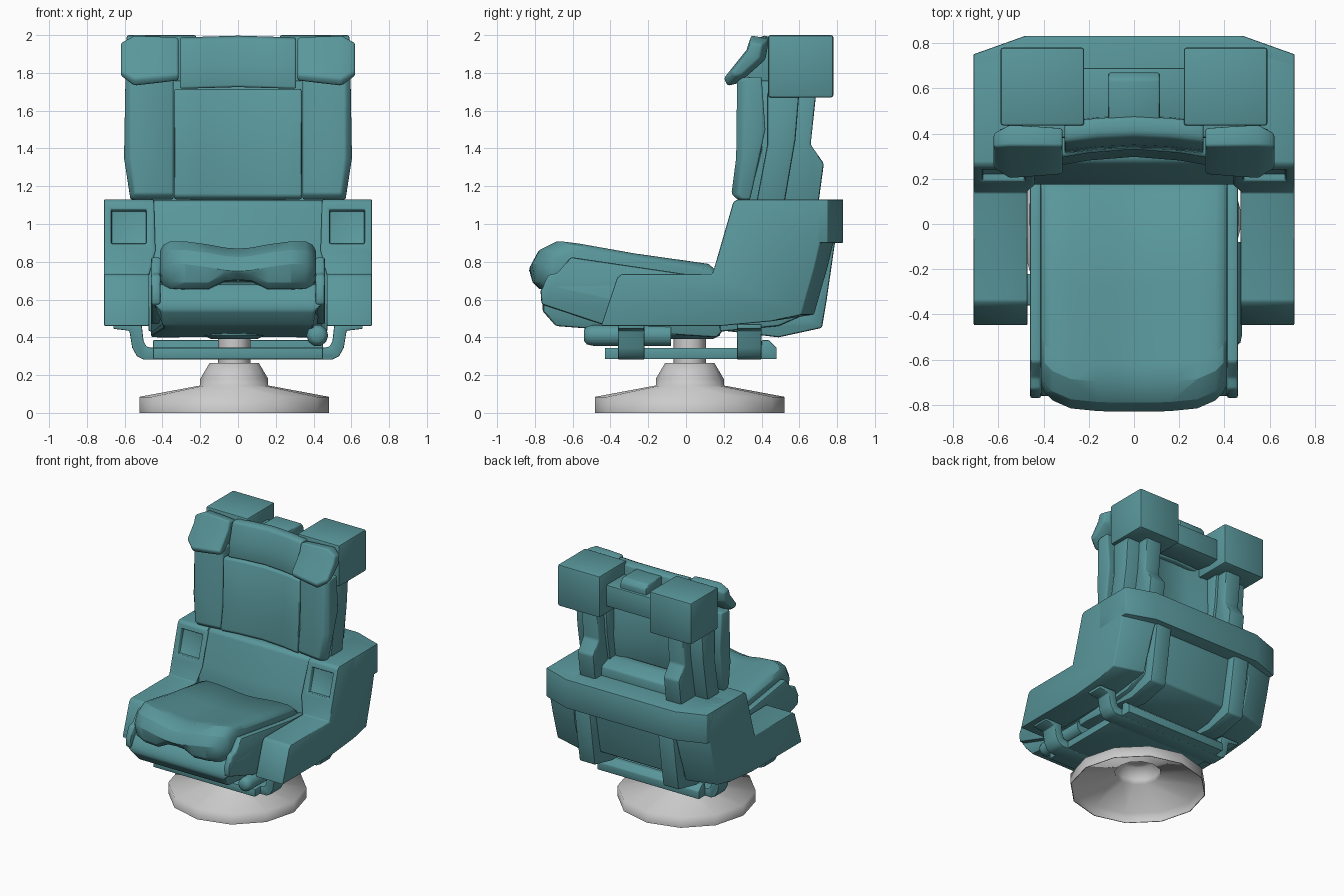
import bpy, bmesh, math

if "Cube" in bpy.data.objects:
    bpy.data.objects.remove(bpy.data.objects["Cube"])

teal = bpy.data.materials.new("teal")
teal.diffuse_color = (0.10, 0.31, 0.33, 1)
teal.use_nodes = True
teal.node_tree.nodes["Principled BSDF"].inputs["Base Color"].default_value = teal.diffuse_color


def loft(name, rings, bevel=0.012, segs=2, mirror=False, mat=teal, inset=None, smooth=40):
    """Skin a list of equal-length rings, cap the ends, round the sharp edges."""
    bm = bmesh.new()
    vs = [[bm.verts.new(p) for p in r] for r in rings]
    n = len(rings[0])
    for a, b in zip(vs, vs[1:]):
        for i in range(n):
            bm.faces.new((a[i], a[(i + 1) % n], b[(i + 1) % n], b[i]))
    bm.faces.new(vs[0])
    bm.faces.new(vs[-1])
    bmesh.ops.recalc_face_normals(bm, faces=bm.faces[:])
    if inset:  # sunken pocket in the face nearest a point
        f = min(bm.faces, key=lambda q: sum((c - d) ** 2 for c, d in zip(q.calc_center_median(), inset)))
        bmesh.ops.inset_region(bm, faces=[f], thickness=0.055)
        bmesh.ops.inset_region(bm, faces=[f], thickness=0.002, depth=-0.035)
    if bevel:
        edges = [e for e in bm.edges if len(e.link_faces) == 2 and e.calc_face_angle(0) > math.radians(35)]
        bmesh.ops.bevel(bm, geom=edges, offset=bevel, segments=segs, profile=0.5,
                        affect='EDGES', clamp_overlap=True)
    me = bpy.data.meshes.new(name)
    bm.to_mesh(me)
    bm.free()
    ob = bpy.data.objects.new(name, me)
    bpy.context.collection.objects.link(ob)
    if mat:
        me.materials.append(mat)
    bpy.ops.object.select_all(action='DESELECT')
    ob.select_set(True)
    bpy.context.view_layer.objects.active = ob
    bpy.ops.object.shade_smooth_by_angle(angle=math.radians(smooth))
    if mirror:
        ob.modifiers.new("mirror", 'MIRROR').use_mirror_merge = False
    return ob


def side(name, prof, x0, x1, **k):
    """Side profile (y, z) pushed across x."""
    return loft(name, [[(x, y, z) for y, z in prof] for x in (x0, x1)], **k)


def box(name, x0, x1, y0, y1, z0, z1, **k):
    return side(name, [(y0, z0), (y1, z0), (y1, z1), (y0, z1)], x0, x1, **k)


def lathe(name, prof, n, place, **k):
    rings = [[place(r * math.cos(2 * math.pi * i / n), r * math.sin(2 * math.pi * i / n), h)
              for i in range(n)] for r, h in prof]
    return loft(name, rings, bevel=0, **k)


# Pedestal: hollow twelve-sided foot with collar, column and hub
def upright(a, b, h):
    return (a - .02, b + .02, h)


lathe("pedestal", [(.085, .44), (.085, .265), (.13, .265), (.18, .18), (.18, .145), (.502, .085), (.502, 0),
                   (.497, 0), (.497, .08), (.172, .14), (.172, .18), (.125, .255), (.08, .258)], 12,
      upright, mat=None, smooth=82)
lathe("hub", [(.17, .46), (.16, .41), (.12, .39)], 16, upright)

# Mounting plate, two U-shaped straps and the adjuster handle
side("mount_plate", [(-.43, .284), (.48, .284), (.48, .345), (.44, .385), (.40, .385), (.40, .344), (-.43, .344)],
     -.45, .45, bevel=.006)
half = [(.5, .282), (.535, .30), (.56, .345), (.575, .435), (.66, .445), (.66, .47), (.51, .47), (.50, .38),
        (.485, .352), (.46, .345)]
strap = half + [(-x, z) for x, z in reversed(half)]
for label, y0, y1 in (("front_strap", -.36, -.22), ("rear_strap", .27, .40)):
    loft(label, [[(x, y, z) for x, z in strap] for y in (y0, y1)], bevel=.006)
lathe("adjuster_handle", [(.03, -.54), (.05, -.525), (.058, -.49), (.058, -.08)], 10,
      lambda a, b, h: (.42 + a, h, .41 + b))

# Seat pan with raised side flanges and a stepped front
pan = [(-.74, .62), (-.76, .58), (-.76, .54), (-.69, .46), (-.5, .445), (0, .41), (.16, .40), (.22, .46),
       (.22, .70), (-.70, .68)]
loft("seat_pan", [[(math.copysign(x - (.06 if z < .56 and y < -.4 else 0), s), y, z) for y, z in pan]
                  for s, x in ((-1, .46), (-1, .37), (1, .37), (1, .46))])
side("seat_flange", [(-.77, .645), (-.73, .73), (-.68, .74), (-.61, .825), (0, .735), (.2, .72), (.2, .47),
                     (-.45, .47), (-.765, .575)], .41, .46, mirror=True)

# Seat cushion: dished, with rolled front and an arch beneath
cush = [(.18, .66), (.18, .735), (.12, .79), (-.27, .845), (-.62, .90), (-.70, .91), (-.79, .865),
        (-.83, .79), (-.815, .69), (-.78, .655), (-.65, .65)]
half = [(0, -.04, .05, 0), (.07, -.035, .045, 0), (.16, -.018, 0, .003), (.28, -.002, 0, .015),
        (.36, -.003, .004, .05), (.395, -.02, .02, .085), (.412, -.05, .05, .12)]
rings = []
for x, top, bot, front in [(-a, b, c, d) for a, b, c, d in half[:0:-1]] + half:
    rings.append([(x, y + (front if y < -.6 else 0),
                   z + (top * (1 if y < -.5 else .6) if z > .73 else bot)) for y, z in cush])
loft("seat_cushion", rings, bevel=.015, segs=2, smooth=60)

# Bucket shell: armrest sides with pockets, swept in toward the back
arm = [(-.45, .46), (-.365, .715), (-.34, .735), (.14, .735), (.177, .86), (.25, 1.115), (.27, 1.13),
       (.78, 1.13), (.78, .9), (.75, .77), (.68, .52), (.45, .485), (.18, .46)]
loft("armrest_side", [[(x - (.025 if x < .5 and z > .8 else 0), y - (.07 if x > .6 and y > .6 else 0), z)
                       for y, z in arm] for x in (.47, .71)],
     mirror=True, inset=(.58, .21, .99), bevel=.008)
side("lower_back", [(.175, .5), (.175, .78), (.20, .86), (.265, 1.11), (.29, 1.128), (.74, 1.128), (.72, .9),
                    (.65, .53), (.49, .46), (.18, .43)], -.475, .475)
side("back_rib", [(.2, .47), (.2, .435), (.49, .40), (.72, .45), (.745, .6), (.79, .91), (.66, .91),
                  (.60, .52)], .30, .44, mirror=True)
plan = [(.71, .45), (.71, .75), (.48, .832), (-.48, .832), (-.71, .75), (-.71, .45)]
loft("rear_band", [[(x, y, z) for x, y in plan] for z in (.9, 1.13)], bevel=.006)

# Backrest: centre pad and wrapping side bolsters
mid = [(.255, 1.15), (.285, 1.35), (.29, 1.70), (.30, 1.715), (.40, 1.715), (.41, 1.5), (.35, 1.13), (.28, 1.13)]
loft("back_pad", [[(x, y + .04 * math.cos(x * 4.6), z) for y, z in mid]
                  for x in (-.338, -.2, 0, .2, .338)], smooth=50)
bol = [(.24, 1.16), (.265, 1.35), (.27, 1.76), (.29, 1.775), (.40, 1.78), (.42, 1.5), (.34, 1.13), (.27, 1.13)]
rings = []
for x, front in ((.342, .025), (.48, .005), (.57, 0), (.596, .03)):
    rings.append([(x - (.025 if x > .5 and z < 1.2 else 0), y + (front if y < .3 else 0), z) for y, z in bol])
loft("back_bolster", rings, mirror=True, smooth=50)

# Headrest: curved centre and tilted wings
head = [(.31, 1.725), (.325, 1.85), (.36, 1.985), (.39, 1.997), (.45, 1.985), (.46, 1.725)]
loft("headrest", [[(x, y + .025 * math.cos(x * 5), z - abs(x) * .03) for y, z in head]
                  for x in (-.308, -.16, 0, .16, .308)], smooth=50)
wing = [(.20, 1.77), (.32, 1.92), (.345, 1.998), (.44, 1.98), (.42, 1.87), (.28, 1.745), (.22, 1.73)]
rings = []
for x, s, dz in ((.315, .86, .008), (.42, .93, .005), (.55, 1, 0), (.62, .66, .005)):
    rings.append([(x, .33 + (y - .33) * s, 1.87 + (z - 1.87) * s + dz) for y, z in wing])
loft("headrest_wing", rings, mirror=True, smooth=50)

# Hollowed back plate and support posts
plate = [(.33, 1.12), (.40, 1.4), (.38, 1.76), (.49, 1.76), (.50, 1.4), (.46, 1.12)]
loft("back_plate", [[(x, y - (d if y > .45 else 0), z) for y, z in plate]
                    for x, d in ((-.5, 0), (-.25, 0), (-.14, .045), (.14, .045), (.25, 0), (.5, 0))])
side("post_front", [(.37, 1.1), (.43, 1.42), (.43, 1.7), (.60, 1.7), (.58, 1.45), (.52, 1.1)],
     .29, .56, mirror=True)
side("post_rear", [(.50, 1.1), (.56, 1.45), (.57, 1.7), (.69, 1.7), (.66, 1.42), (.73, 1.32), (.70, 1.1)],
     .31, .45, mirror=True)
side("lower_crossbar", [(.42, 1.1), (.45, 1.24), (.52, 1.24), (.62, 1.20), (.63, 1.1)], -.32, .32)

# Top housings joined by a crossbar with a centre block
box("top_housing", .22, .59, .435, .78, 1.67, 2.0, mirror=True)
side("top_crossbar", [(.46, 1.74), (.60, 1.72), (.69, 1.73), (.69, 1.90), (.46, 1.90)], -.23, .23, bevel=.008)
side("centre_block", [(.45, 1.86), (.67, 1.86), (.67, 1.94), (.64, 1.975), (.45, 1.975)], -.115, .115)
